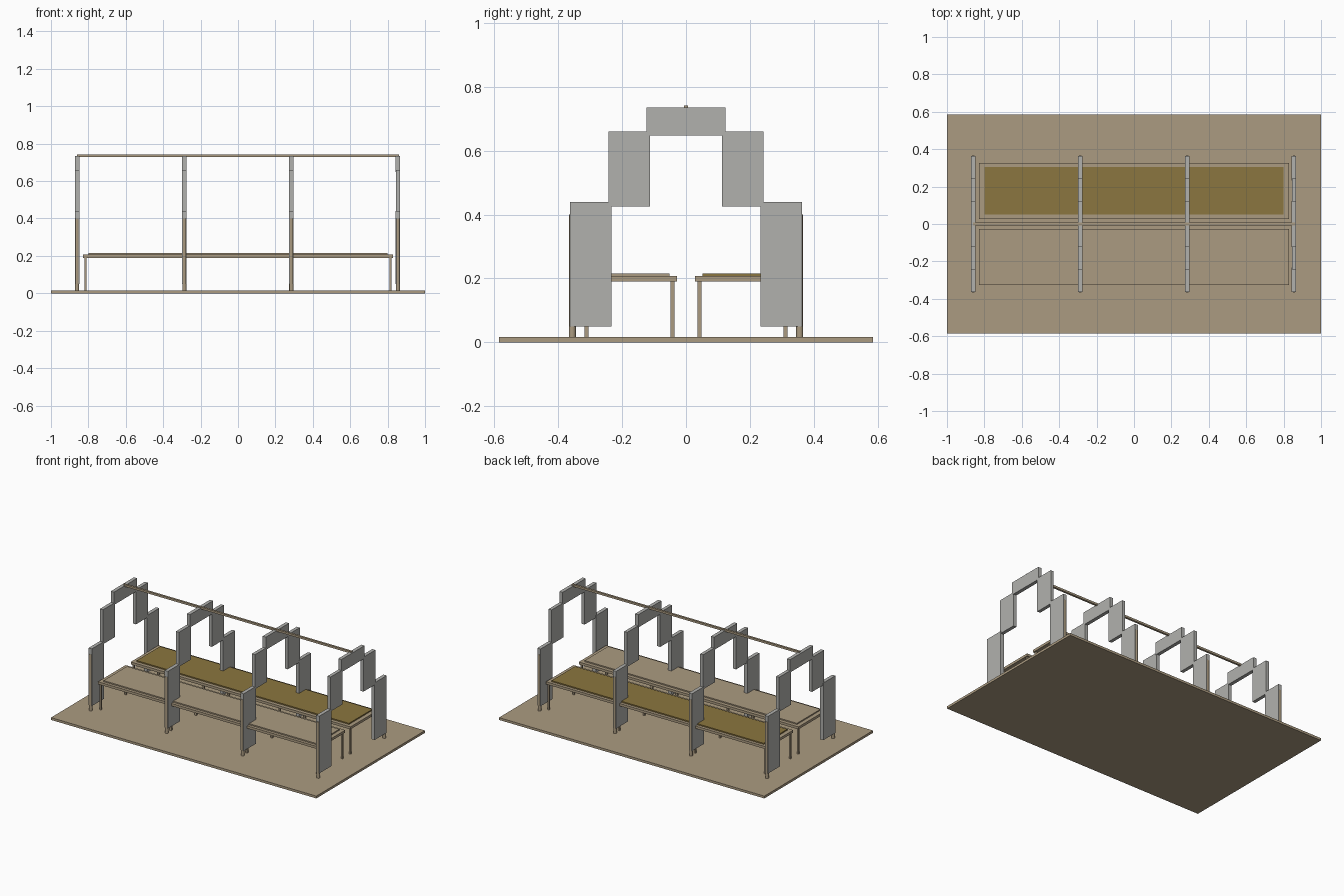
import bpy

cube = bpy.data.objects.get("Cube")
if cube:
    bpy.data.objects.remove(cube, do_unlink=True)


def material(name, rgb):
    m = bpy.data.materials.new(name)
    m.use_nodes = True
    m.diffuse_color = (*rgb, 1)
    m.node_tree.nodes["Principled BSDF"].inputs["Base Color"].default_value = (*rgb, 1)
    return m


TAN = material("tan wood", (0.41, 0.33, 0.22))
OLIVE = material("olive brown", (0.26, 0.18, 0.05))
GREY = material("light grey", (0.44, 0.44, 0.42))


def box(name, xs, ys, zs, mat):
    """Box spanning the given (min, max) ranges."""
    mid = [(a + b) / 2 for a, b in (xs, ys, zs)]
    bpy.ops.mesh.primitive_cube_add(size=1, location=mid)
    ob = bpy.context.object
    ob.name = name
    size = [abs(b - a) for a, b in (xs, ys, zs)]
    for v in ob.data.vertices:
        v.co = [c * s for c, s in zip(v.co, size)]
    ob.data.materials.append(mat)
    return ob


def post(name, x, y, z0, z1, radius):
    """Round upright with smooth sides."""
    bpy.ops.mesh.primitive_cylinder_add(vertices=16, radius=radius, depth=z1 - z0,
                                        location=(x, y, (z0 + z1) / 2))
    ob = bpy.context.object
    ob.name = name
    ob.data.materials.append(TAN)
    bpy.ops.object.shade_smooth_by_angle()
    return ob


FLOOR = 0.016
ARCH_X = (-0.86, -0.287, 0.285, 0.855)
LEG_X = (-0.816, -0.287, 0.285, 0.816)

# Floor slab
box("floor", (-1, 1), (-0.585, 0.585), (0, FLOOR), TAN)

# Stepped panel arches on round posts
for x in ARCH_X:
    xs = (x - 0.012, x + 0.012)
    inner = (x - 0.0115, x + 0.0115)
    box("arch_top_panel", xs, (-0.124, 0.124), (0.648, 0.735), GREY)
    for side in (-1, 1):
        box("arch_middle_panel", inner, (side * 0.113, side * 0.242), (0.425, 0.66), GREY)
        box("arch_lower_panel", xs, (side * 0.233, side * 0.363), (0.05, 0.44), GREY)
        post("arch_post", x, side * 0.356, FLOOR, 0.40, 0.011)

# Ridge rail along the top
box("ridge_rail", (-0.86, 0.86), (-0.007, 0.007), (0.728, 0.742), TAN)

# Two long tables with raised tops and square legs
for side, name, top in ((-1, "front_table", TAN), (1, "back_table", OLIVE)):
    box(name + "_board", (-0.828, 0.828), (side * 0.028, side * 0.325), (0.19, 0.207), TAN)
    box(name + "_top", (-0.80, 0.80), (side * 0.052, side * 0.305), (0.207, 0.215), top)
    for x in LEG_X:
        for y in (0.042, 0.311):
            box(name + "_leg", (x - 0.006, x + 0.006),
                (side * (y - 0.006), side * (y + 0.006)), (FLOOR, 0.19), TAN)
